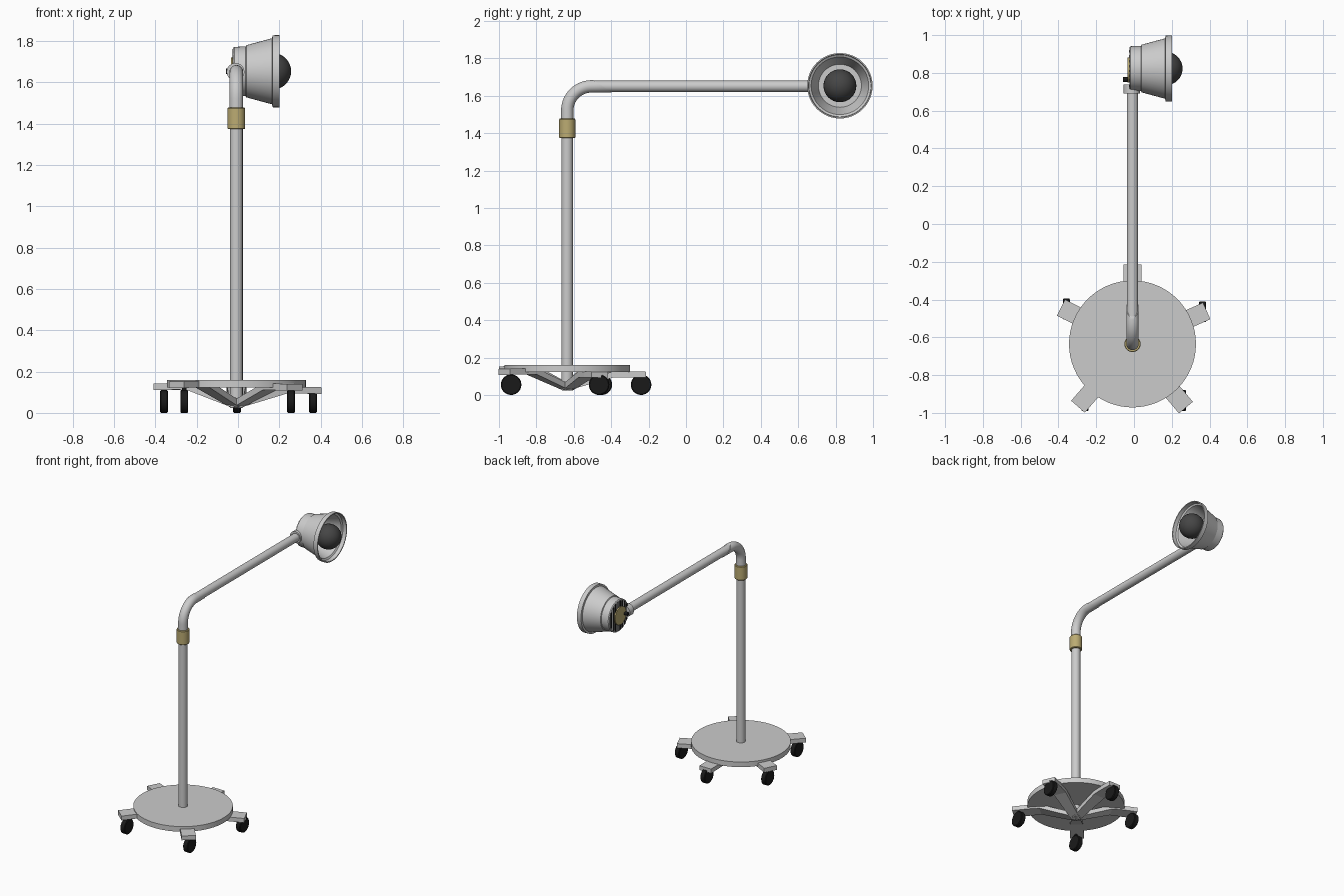
import bpy, bmesh
from math import sin, cos, pi, radians, sqrt
from mathutils import Matrix, Vector

if "Cube" in bpy.data.objects:
    bpy.data.objects.remove(bpy.data.objects["Cube"])

CX, CY = -0.008, -0.635          # pole axis
HY, HZ = 0.823, 1.653            # lamp head axis (runs along x)


def material(name, rgb):
    m = bpy.data.materials.new(name)
    m.diffuse_color = (*rgb, 1)
    m.use_nodes = True
    m.node_tree.nodes["Principled BSDF"].inputs["Base Color"].default_value = m.diffuse_color
    return m


BRASS = material("tan", (0.50, 0.41, 0.17))
BLACK = material("black", (0.01, 0.01, 0.01))
DARK = material("dark_glass", (0.06, 0.06, 0.06))


def finish(name, bm, mat=None, smooth=True, matrix=None):
    bmesh.ops.recalc_face_normals(bm, faces=bm.faces)
    me = bpy.data.meshes.new(name)
    if matrix is not None:
        bm.transform(matrix)
    bm.to_mesh(me)
    bm.free()
    ob = bpy.data.objects.new(name, me)
    bpy.context.collection.objects.link(ob)
    if mat:
        me.materials.append(mat)
    if smooth:
        bpy.ops.object.select_all(action='DESELECT')
        ob.select_set(True)
        bpy.context.view_layer.objects.active = ob
        bpy.ops.object.shade_smooth_by_angle(angle=radians(35))
    return ob


def along(axis, loc):
    turn = {'x': Matrix.Rotation(pi / 2, 4, 'Y'),
            'y': Matrix.Rotation(-pi / 2, 4, 'X'),
            'z': Matrix.Identity(4)}[axis]
    return Matrix.Translation(loc) @ turn


def lathe(name, profile, axis, loc, mat=None, sides=40):
    """Revolve (radius, height) points around an axis."""
    bm = bmesh.new()
    vs = [bm.verts.new((r, 0, h)) for r, h in profile]
    es = [bm.edges.new(p) for p in zip(vs, vs[1:])]
    bmesh.ops.spin(bm, geom=vs + es, cent=(0, 0, 0), axis=(0, 0, 1),
                   angle=2 * pi, steps=sides, use_duplicate=False)
    bmesh.ops.remove_doubles(bm, verts=bm.verts, dist=1e-5)
    return finish(name, bm, mat, True, along(axis, loc))


def rod(name, r, a, b, axis, loc, mat=None, sides=32):
    return lathe(name, [(0, a), (r, a), (r, b), (0, b)], axis, loc, mat, sides)


def box(name, size, loc, mat=None):
    bm = bmesh.new()
    bmesh.ops.create_cube(bm, size=1)
    return finish(name, bm, mat, False,
                  Matrix.Translation(loc) @ Matrix.Diagonal((*size, 1)))


# base disc, pole and collar
rod("base_disc", 0.336, 0.122, 0.16, 'z', (CX, CY, 0), sides=64)
rod("pole", 0.031, 0.03, 1.40, 'z', (CX, CY, 0))
lathe("collar", [(0, 1.373), (0.040, 1.373), (0.043, 1.377), (0.043, 1.473),
                 (0.040, 1.477), (0, 1.477)], 'z', (CX, CY, 0), BRASS)

# bent tube: swept ring, ending in a slanted cut under the arm
bm = bmesh.new()
R, N, r = 0.13, 28, 0.033
path = [((0, 1.46), 0)] + [((R - R * cos(a), 1.52 + R * sin(a)), a)
                           for a in [pi / 2 * i / 14 for i in range(15)]]
path.append(((0.19, 1.65), pi / 2))
rings = []
for k, ((py, pz), a) in enumerate(path):
    ring = []
    for i in range(N):
        t = 2 * pi * i / N
        out = r * cos(t)
        slant = -0.05 * cos(t) if k == len(path) - 1 else 0
        ring.append(bm.verts.new((CX + r * sin(t), CY + py - out * cos(a) + slant,
                                  pz + out * sin(a))))
    rings.append(ring)
for A, B in zip(rings, rings[1:]):
    for i in range(N):
        bm.faces.new((A[i], A[(i + 1) % N], B[(i + 1) % N], B[i]))
bm.faces.new(rings[0])
bm.faces.new(rings[-1])
finish("bent_tube", bm)

# horizontal arm and its end joint
rod("arm", 0.03, CY + R, 0.72, 'y', (CX, 0, 1.65))
rod("arm_joint", 0.043, 0.69, 0.738, 'y', (-0.012, 0, 1.65))

# lamp housing: closed thin shell, open toward +x
lathe("lamp_housing",
      [(0, -0.024), (0.113, -0.024), (0.118, -0.018), (0.120, 0.037),
       (0.126, 0.040), (0.160, 0.165), (0.174, 0.167), (0.175, 0.2),
       (0.168, 0.2), (0.166, 0.172), (0.154, 0.165), (0.115, 0.045), (0, 0.045)],
      'x', (0, HY, HZ), sides=48)
rod("bulb_socket", 0.045, 0.04, 0.12, 'x', (0, HY, HZ))
bm = bmesh.new()
bmesh.ops.create_uvsphere(bm, u_segments=32, v_segments=16, radius=0.088)
finish("bulb", bm, DARK, True, along('x', (0.169, HY, HZ)))

# back of the lamp: dark vent slots, tan plate, clamp knob
for i in range(8):
    d = -0.091 + 0.026 * i
    box(f"vent_slot_{i}", (0.006, 0.013, 2 * sqrt(0.108 ** 2 - d * d)),
        (-0.0235, HY + d, HZ), BLACK)
rod("back_plate", 0.066, -0.034, -0.02, 'x', (0, 0.815, HZ), BRASS)
rod("knob", 0.013, -0.058, -0.03, 'x', (0, 0.765, HZ), BLACK, 20)

# legs: rising strap then a flat pad; (angle, length, top height, wheel x, wheel y)
LEGS = [(90, 0.42, 0.126, -0.005, -0.24),
        (24, 0.43, 0.126, 0.363, -0.465),
        (153, 0.425, 0.144, -0.358, -0.450),
        (229, 0.44, 0.155, -0.260, -0.935),
        (-50, 0.44, 0.142, 0.257, -0.935)]
for n, (deg, length, top, wx, wy) in enumerate(LEGS):
    bm = bmesh.new()
    side = [(0.0, 0.055, 0.03), (0.25, top, 0.045), (0.325, top, 0.048),
            (length, top - 0.002, 0.048)]
    rows = []
    for d, z, w in side:
        low = z - 0.032
        rows.append([bm.verts.new(p) for p in
                     ((d, -w, z), (d, w, z), (d, w, low), (d, -w, low))])
    for A, B in zip(rows, rows[1:]):
        for i in range(4):
            bm.faces.new((A[i], A[(i + 1) % 4], B[(i + 1) % 4], B[i]))
    bm.faces.new(rows[0])
    bm.faces.new(rows[-1])
    finish(f"leg_{n}", bm, None, False, Matrix.Translation((CX, CY, 0))
           @ Matrix.Rotation(radians(deg), 4, 'Z'))
    # caster wheel and stem
    lathe(f"wheel_{n}", [(0, -0.019), (0.05, -0.019), (0.055, -0.015),
                         (0.055, 0.015), (0.05, 0.019), (0, 0.019)],
          'x', (wx, wy, 0.055), BLACK, 28)
    rod(f"caster_stem_{n}", 0.012, 0.05, top - 0.01, 'z', (wx, wy, 0), BLACK, 16)
